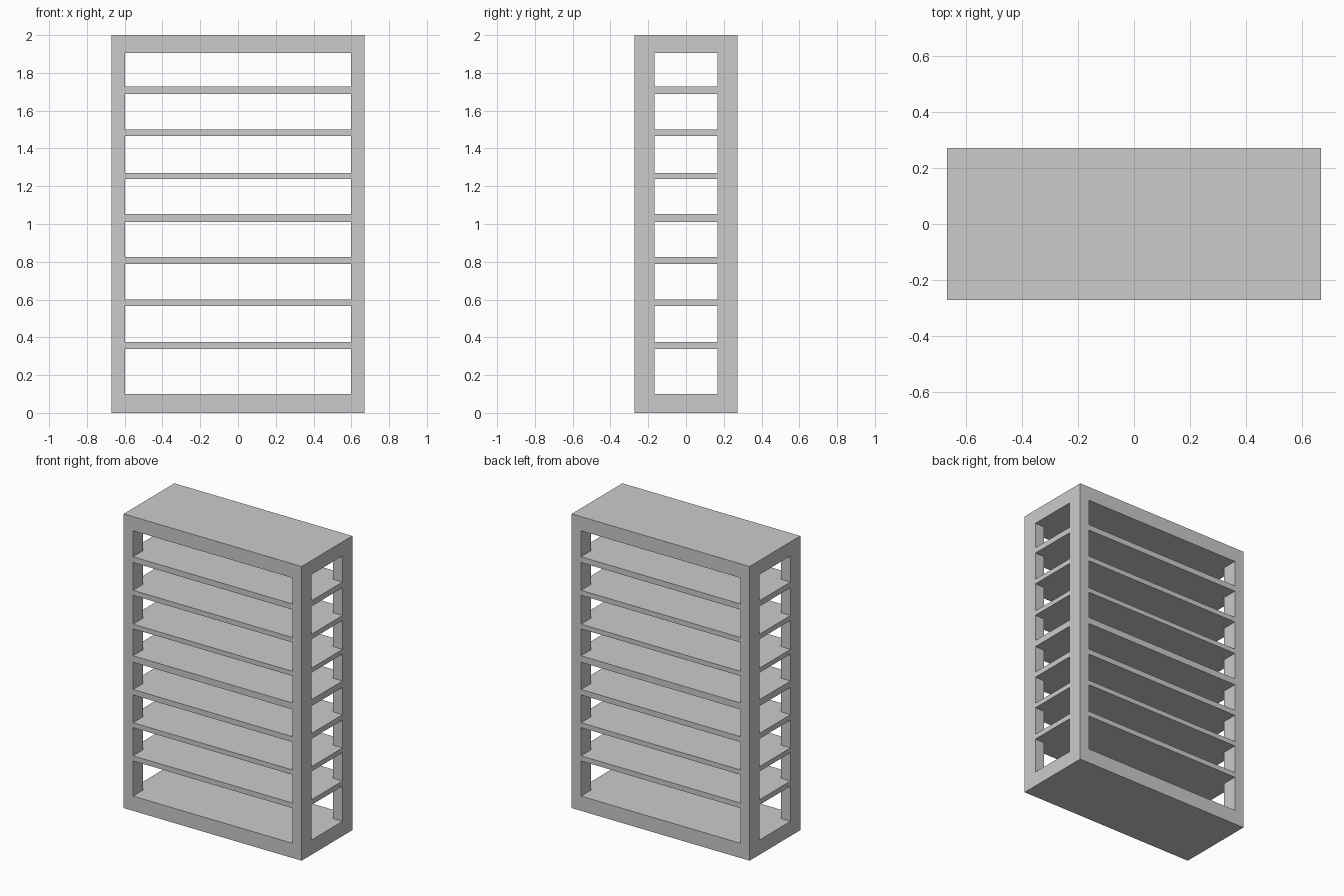
import bpy, bmesh

if "Cube" in bpy.data.objects:
    bpy.data.objects.remove(bpy.data.objects["Cube"])

W, D, H = 0.669, 0.272, 2.0      # outer half width, half depth, height
IW, ID = 0.599, 0.167            # half sizes of the front and side openings
CUT = 0.1                        # cutter overshoot

# Bottom and top height of every open bay between shelves
BAYS = [(0.10, 0.339), (0.374, 0.566), (0.599, 0.788), (0.825, 1.010),
        (1.054, 1.237), (1.269, 1.465), (1.499, 1.688), (1.727, 1.904)]


def prisms(name, outline, spans):
    """One object made of the same outline extruded over several z spans."""
    bm = bmesh.new()
    for z0, z1 in spans:
        face = bm.faces.new([bm.verts.new((x, y, z0)) for x, y in outline])
        ext = bmesh.ops.extrude_face_region(bm, geom=[face])
        top = [g for g in ext["geom"] if isinstance(g, bmesh.types.BMVert)]
        bmesh.ops.translate(bm, verts=top, vec=(0, 0, z1 - z0))
    bmesh.ops.recalc_face_normals(bm, faces=bm.faces)
    mesh = bpy.data.meshes.new(name)
    bm.to_mesh(mesh)
    bm.free()
    obj = bpy.data.objects.new(name, mesh)
    bpy.context.collection.objects.link(obj)
    return obj


# Solid block that becomes the shelf unit
shelf = prisms("shelf_unit", [(-W, -D), (W, -D), (W, D), (-W, D)], [(0, H)])

# Cross-shaped cutters open each bay on all four sides, leaving corner posts
ox, oy = W + CUT, D + CUT
cross = [(-IW, -oy), (IW, -oy), (IW, -ID), (ox, -ID), (ox, ID), (IW, ID),
         (IW, oy), (-IW, oy), (-IW, ID), (-ox, ID), (-ox, -ID), (-IW, -ID)]
cutter = prisms("bay_cutter", cross, BAYS)
cutter.hide_render = True

mod = shelf.modifiers.new("bays", "BOOLEAN")
mod.operation = "DIFFERENCE"
mod.solver = "EXACT"
mod.object = cutter
bpy.context.view_layer.objects.active = shelf
bpy.ops.object.modifier_apply(modifier=mod.name)
bpy.data.objects.remove(cutter)
